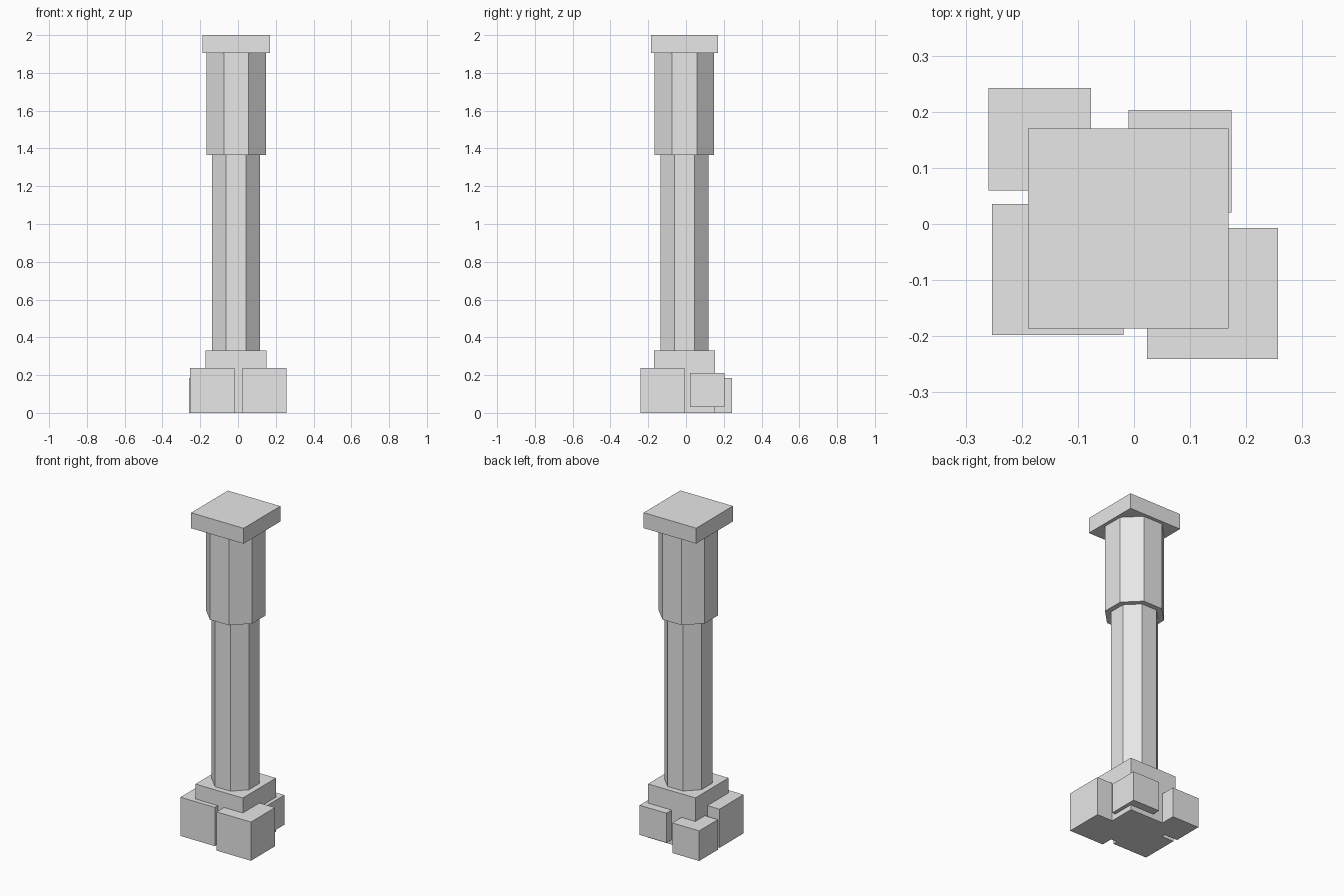
import bpy
import math

cube = bpy.data.objects.get("Cube")
if cube:
    bpy.data.objects.remove(cube, do_unlink=True)

# Plain stone colour shared by every part
STONE = (0.8, 0.8, 0.8, 1.0)
stone = bpy.data.materials.new("light_grey_stone")
stone.use_nodes = True
stone.diffuse_color = STONE
stone.node_tree.nodes["Principled BSDF"].inputs["Base Color"].default_value = STONE

AXIS_X, AXIS_Y = -0.01, -0.008


def finish(name):
    obj = bpy.context.object
    obj.name = obj.data.name = name
    bpy.ops.object.transform_apply(location=False, rotation=True, scale=True)
    obj.data.materials.append(stone)


def block(name, x, y, width, bottom, top):
    """Square block centred on x, y."""
    bpy.ops.mesh.primitive_cube_add(size=1, location=(x, y, (bottom + top) / 2))
    bpy.context.object.scale = (width, width, top - bottom)
    finish(name)


def octagon_shaft(name, across_flats, bottom, top):
    """Eight-sided shaft with flat sides facing the axes."""
    bpy.ops.mesh.primitive_cylinder_add(
        vertices=8, radius=across_flats / 2 / math.cos(math.pi / 8),
        depth=top - bottom, location=(AXIS_X, AXIS_Y, (bottom + top) / 2),
        rotation=(0, 0, math.pi / 8))
    finish(name)


# Column
block("plinth", AXIS_X, AXIS_Y, 0.322, 0, 0.33)
octagon_shaft("lower_shaft", 0.253, 0.33, 1.365)
octagon_shaft("upper_shaft", 0.315, 1.365, 1.905)
block("capital", AXIS_X, AXIS_Y, 0.357, 1.905, 2)

# Loose stones around the plinth
block("front_left_stone", 0.14, -0.124, 0.234, 0, 0.238)
block("front_right_stone", -0.136, -0.081, 0.234, 0, 0.238)
block("back_right_stone", -0.168, 0.151, 0.183, 0, 0.185)
block("back_left_stone", 0.082, 0.112, 0.183, 0.03, 0.212)
